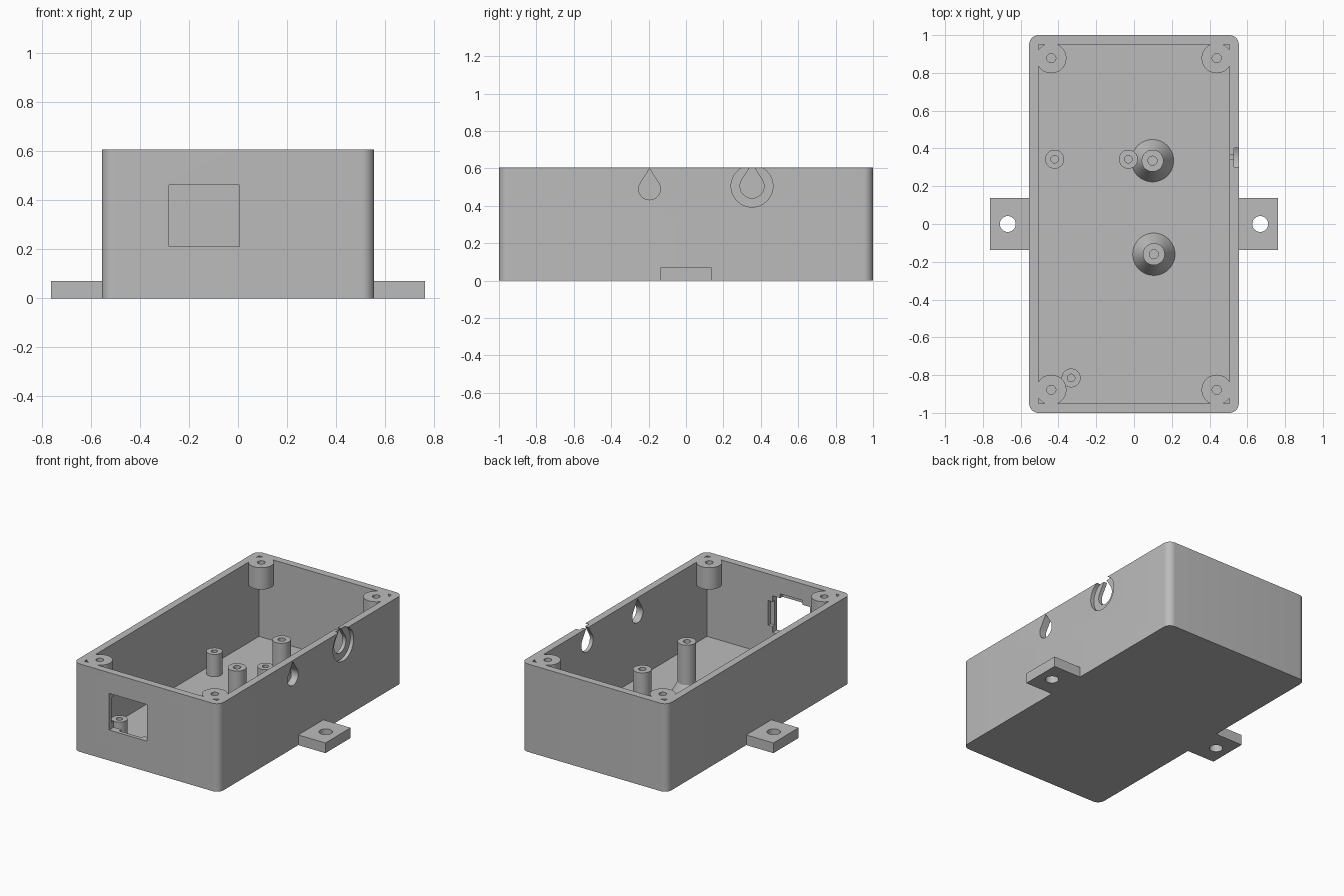
import bpy, bmesh
from math import sin, cos, pi, acos
from mathutils import Vector

cube = bpy.data.objects.get("Cube")
if cube:
    bpy.data.objects.remove(cube, do_unlink=True)

GREY = (0.5, 0.5, 0.5, 1)
mat = bpy.data.materials.new("plain grey")
mat.use_nodes = True
mat.diffuse_color = GREY
bsdf = next(n for n in mat.node_tree.nodes if n.type == 'BSDF_PRINCIPLED')
bsdf.inputs["Base Color"].default_value = GREY

# Main sizes
HX, HY, H = 0.555, 1.0, 0.605
WALL, FLOOR = 0.05, 0.05
TOP = H + 0.1


def add(name, bm):
    bmesh.ops.recalc_face_normals(bm, faces=bm.faces)
    mesh = bpy.data.meshes.new(name)
    bm.to_mesh(mesh)
    bm.free()
    mesh.materials.append(mat)
    ob = bpy.data.objects.new(name, mesh)
    bpy.context.collection.objects.link(ob)
    return ob


def prism(name, outline, direction):
    """Extrude a closed outline along a direction."""
    bm = bmesh.new()
    face = bm.faces.new([bm.verts.new(p) for p in outline])
    ext = bmesh.ops.extrude_face_region(bm, geom=[face])["geom"]
    verts = [g for g in ext if isinstance(g, bmesh.types.BMVert)]
    bmesh.ops.translate(bm, verts=verts, vec=Vector(direction))
    return add(name, bm)


def box(name, x0, x1, y0, y1, z0, z1):
    return prism(name, [(x0, y0, z0), (x1, y0, z0), (x1, y1, z0), (x0, y1, z0)], (0, 0, z1 - z0))


def arc(cx, cy, r, start, end, steps):
    angles = [start + (end - start) * i / steps for i in range(steps + 1)]
    return [(cx + r * cos(a), cy + r * sin(a)) for a in angles]


def cylinder(name, x, y, r, z0, z1):
    ring = arc(x, y, r, 0, 2 * pi, 48)[:-1]
    return prism(name, [(px, py, z0) for px, py in ring], (0, 0, z1 - z0))


def cut(target, cutter):
    mod = target.modifiers.new("cut", 'BOOLEAN')
    mod.operation, mod.solver, mod.object = 'DIFFERENCE', 'EXACT', cutter
    bpy.context.view_layer.objects.active = target
    bpy.ops.object.modifier_apply(modifier=mod.name)
    bpy.data.objects.remove(cutter, do_unlink=True)


def lathe(name, x, y, profile):
    """Spin a radius/height profile around a vertical axis."""
    bm = bmesh.new()
    verts = [bm.verts.new((x + r, y, z)) for r, z in profile]
    edges = [bm.edges.new(pair) for pair in zip(verts, verts[1:])]
    bmesh.ops.spin(bm, geom=verts + edges, cent=(x, y, 0), axis=(0, 0, 1),
                   angle=2 * pi, steps=48, use_merge=True)
    bmesh.ops.remove_doubles(bm, verts=bm.verts, dist=0.0001)
    return add(name, bm)


# Shell with rounded upright corners
R = 0.05
outline = []
for i, (sx, sy) in enumerate([(1, 1), (-1, 1), (-1, -1), (1, -1)]):
    outline += arc(sx * (HX - R), sy * (HY - R), R, i * pi / 2, (i + 1) * pi / 2, 10)
shell = prism("enclosure_shell", [(x, y, 0) for x, y in outline], (0, 0, H))

# Cavity, leaving hanging screw bosses in the four corners
corners = [(sx * 0.438, sy * 0.878) for sx in (-1, 1) for sy in (-1, 1)]
cavity = box("cavity", WALL - HX, HX - WALL, WALL - HY, HY - WALL, FLOOR, TOP)
for x, y in corners:
    cut(cavity, cylinder("boss", x, y, 0.08, 0.455, TOP + 0.1))
cut(shell, cavity)
for x, y in corners:
    cut(shell, cylinder("screw_hole", x, y, 0.024, 0.48, TOP))

# Socket window in the front wall, with clip recesses on its inner side
WX, WZ = -0.137, 0.336
cut(shell, box("window", WX - 0.144, WX + 0.144, -1.1, -0.9, WZ - 0.126, WZ + 0.126))
for a, b in ((0.176, 0.085), (0.085, 0.156)):
    cut(shell, box("clip_recess", WX - a, WX + a, -0.975, -0.9, WZ - b, WZ + b))

# Teardrop cable holes in the right-hand wall, one with a round counterbore
bore = arc(0.353, 0.505, 0.112, 0, 2 * pi, 64)[:-1]
cut(shell, prism("counterbore", [(0.53, y, z) for y, z in bore], (0.1, 0, 0)))
for y, z, r, tip in ((-0.195, 0.49, 0.058, 0.108), (0.353, 0.505, 0.064, 0.119)):
    spread = acos(r / tip)
    drop = arc(y, z, r, pi / 2 + spread, 2.5 * pi - spread, 36) + [(y, z + tip)]
    cut(shell, prism("teardrop", [(0.45, py, pz) for py, pz in drop], (0.2, 0, 0)))

parts = [shell]

# Mounting tabs on both sides
for side, s in (("left", 1), ("right", -1)):
    x0, x1 = sorted((s * (HX - 0.02), s * 0.762))
    tab = box(side + "_mounting_tab", x0, x1, -0.137, 0.137, 0, 0.07)
    cut(tab, cylinder("tab_hole", s * 0.668, 0, 0.042, -0.1, 0.2))
    parts.append(tab)

# Short standoffs with blind holes
BASE = FLOOR - 0.01
for i, (x, y) in enumerate([(-0.42, 0.343), (-0.03, 0.343), (-0.333, -0.815)]):
    parts.append(lathe(f"short_standoff_{i + 1}", x, y, [
        (0, BASE), (0.05, BASE), (0.05, 0.203), (0.02, 0.203), (0.02, 0.08), (0, 0.08)]))

# Tall posts with flared feet
for i, (x, y) in enumerate([(0.098, 0.335), (0.105, -0.16)]):
    parts.append(lathe(f"tall_post_{i + 1}", x, y, [
        (0, BASE), (0.112, BASE), (0.112, FLOOR), (0.058, 0.15), (0.058, 0.425),
        (0.024, 0.425), (0.024, 0.28), (0, 0.28)]))

# Smooth the round surfaces, keep edges sharp
bpy.ops.object.select_all(action='DESELECT')
for ob in parts:
    ob.select_set(True)
bpy.context.view_layer.objects.active = shell
bpy.ops.object.shade_smooth_by_angle(angle=0.45)
